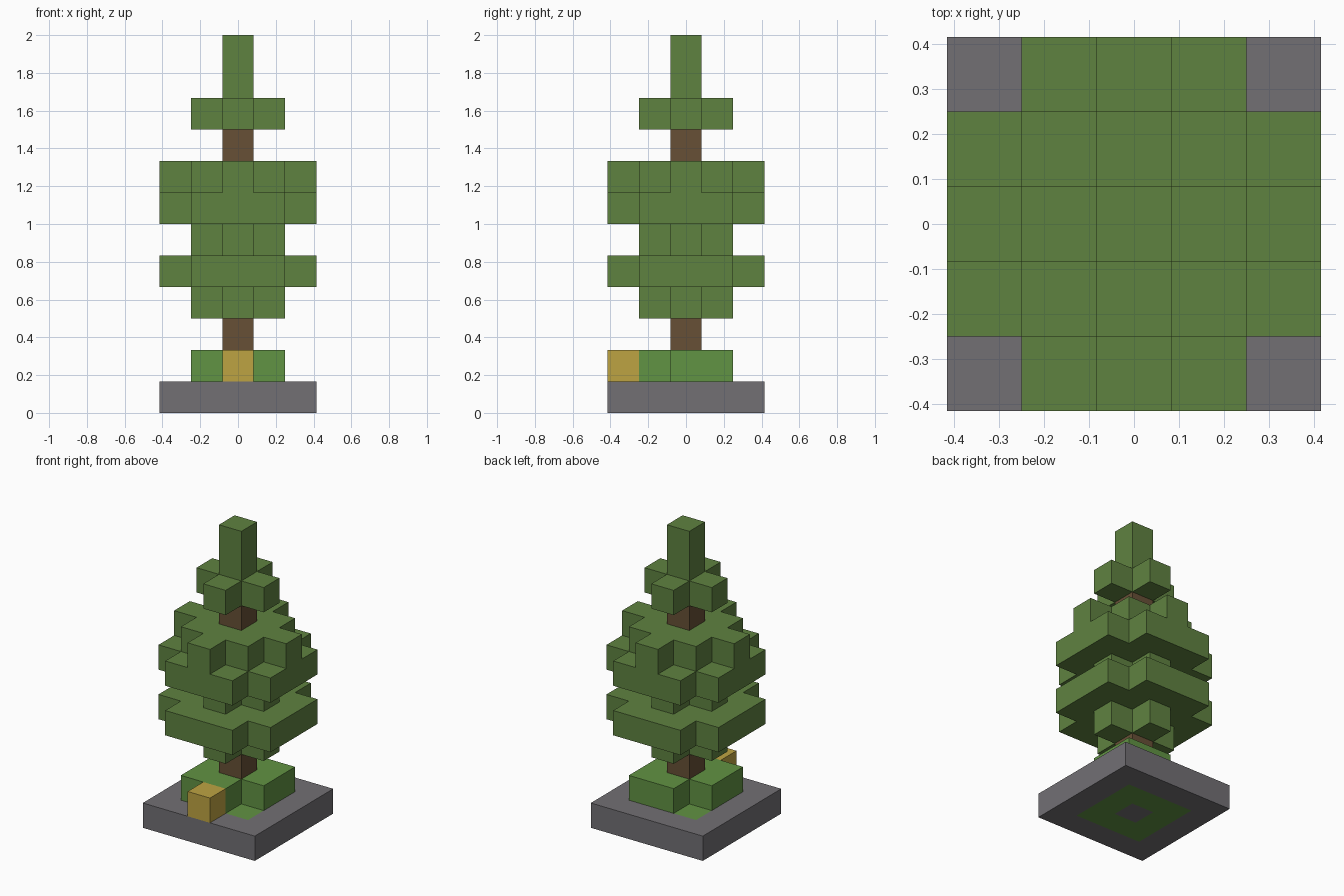
import bpy
import bmesh
from mathutils import Vector

cube = bpy.data.objects.get("Cube")
if cube:
    bpy.data.objects.remove(cube, do_unlink=True)

UNIT = 2 / 12  # edge length of one block


def material(name, rgb):
    linear = [((c / 255 + 0.055) / 1.055) ** 2.4 for c in rgb]
    mat = bpy.data.materials.new(name)
    mat.use_nodes = True
    mat.diffuse_color = (*linear, 1)
    bsdf = next(n for n in mat.node_tree.nodes if n.type == "BSDF_PRINCIPLED")
    bsdf.inputs["Base Color"].default_value = (*linear, 1)
    return mat


stone = material("stone grey", (114, 112, 116))
grass = material("grass green", (97, 147, 67))
leaf = material("leaf green", (95, 130, 64))
bark = material("bark brown", (103, 80, 54))
gold = material("golden yellow", (190, 164, 66))


# Footprints of the block layers
def footprint(rule, r=2):
    span = range(-r, r + 1)
    return {(x, y) for x in span for y in span if rule(x, y)}


centre = {(0, 0)}
square = footprint(lambda x, y: True)
small_square = footprint(lambda x, y: True, 1)
plus = footprint(lambda x, y: abs(x) + abs(y) < 2)
diamond = footprint(lambda x, y: abs(x) + abs(y) < 3)
wide = footprint(lambda x, y: abs(x) + abs(y) < 4)


def stack(layers):
    return {(x, y, z) for z, cells in layers.items() for x, y in cells}


# Each part is a colour and its block layers by height
lawn = small_square - centre
tufts = small_square - centre - {(1, -1), (-1, 1)}
parts = {
    "base_slab": (stone, stack({0: square - lawn})),
    "lawn": (grass, stack({0: lawn})),
    "grass_tufts": (grass, stack({1: tufts})),
    "front_block": (gold, {(0, -2, 1)}),
    "trunk": (bark, stack({z: centre for z in range(1, 10)})),
    "lower_foliage": (leaf, stack({3: plus - centre, 4: wide - centre, 5: plus - centre})),
    "middle_foliage": (leaf, stack({6: wide - centre, 7: diamond - centre})),
    "upper_foliage": (leaf, stack({9: plus - centre, 10: centre, 11: centre})),
}
occupied = set().union(*(cells for _, cells in parts.values()))


def build_blocks(name, mat, cells):
    """Skin the outer faces of a set of blocks and merge flat areas."""
    bm = bmesh.new()
    for cell in sorted(cells):
        middle = Vector(cell) + Vector((0, 0, 0.5))
        for axis in range(3):
            for sign in (-1, 1):
                n = Vector((0, 0, 0))
                n[axis] = sign
                if tuple(int(c) for c in Vector(cell) + n) in occupied:
                    continue
                u = Vector((0, 0, 0))
                u[(axis + 1) % 3] = 0.5
                v = n.cross(u)
                corners = [middle + n / 2 + d for d in (-u - v, u - v, u + v, v - u)]
                bm.faces.new([bm.verts.new(c * UNIT) for c in corners])
    bmesh.ops.remove_doubles(bm, verts=bm.verts, dist=0.001)
    bmesh.ops.dissolve_limit(bm, angle_limit=0.02, verts=bm.verts, edges=bm.edges)
    mesh = bpy.data.meshes.new(name)
    bm.to_mesh(mesh)
    bm.free()
    mesh.materials.append(mat)
    obj = bpy.data.objects.new(name, mesh)
    bpy.context.collection.objects.link(obj)


for name, (mat, cells) in parts.items():
    build_blocks(name, mat, cells)
